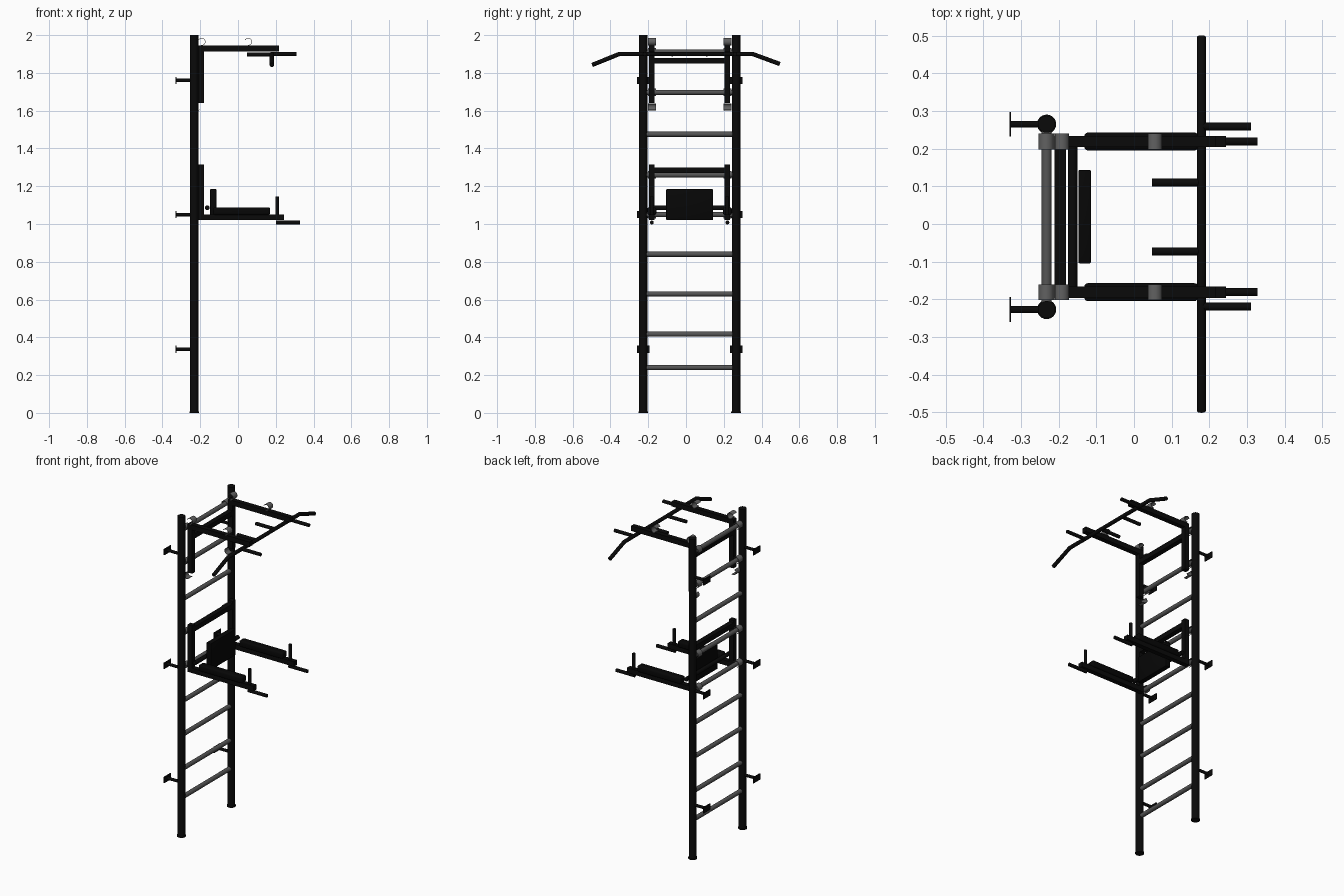
import bpy, bmesh, math
from mathutils import Vector

if "Cube" in bpy.data.objects:
    bpy.data.objects.remove(bpy.data.objects["Cube"])


def mat(name, v):
    m = bpy.data.materials.new(name)
    m.diffuse_color = (v, v, v, 1)
    m.use_nodes = True
    m.node_tree.nodes["Principled BSDF"].inputs["Base Color"].default_value = m.diffuse_color
    return m


BLACK = mat("black steel", 0.003)
PAD = mat("black padding", 0.002)
GREY = mat("grey rung", 0.09)
HOOK = mat("hook grey", 0.12)


def finish(bm, name, m, smooth=False):
    bmesh.ops.recalc_face_normals(bm, faces=bm.faces)
    me = bpy.data.meshes.new(name)
    bm.to_mesh(me)
    bm.free()
    me.materials.append(m)
    ob = bpy.data.objects.new(name, me)
    bpy.context.collection.objects.link(ob)
    if smooth:
        bpy.ops.object.select_all(action='DESELECT')
        ob.select_set(True)
        bpy.context.view_layer.objects.active = ob
        bpy.ops.object.shade_smooth_by_angle(angle=math.radians(40))
    return ob


def box(name, x, y, z, m=BLACK, bevel=0.0, seg=1):
    """Box given by (min, max) on each axis."""
    bm = bmesh.new()
    bmesh.ops.create_cube(bm, size=1)
    for v in bm.verts:
        v.co = Vector([(a + b) / 2 + c * (b - a)
                       for (a, b), c in zip((x, y, z), v.co)])
    if bevel:
        bmesh.ops.bevel(bm, geom=bm.edges[:], offset=bevel, segments=seg,
                        profile=0.5, affect='EDGES')
    return finish(bm, name, m, bevel > 0)


def tube(name, pts, r, m=BLACK, n=16):
    """Round capped bar along a path, with mitred bends."""
    pts = [Vector(p) for p in pts]
    bm = bmesh.new()
    dirs = [(b - a).normalized() for a, b in zip(pts, pts[1:])]
    rings = []
    for i, p in enumerate(pts):
        d = (dirs[max(i - 1, 0)] + dirs[min(i, len(dirs) - 1)]).normalized()
        u = d.orthogonal().normalized() if abs(d.x) > 0.5 else Vector((1, 0, 0))
        w = d.cross(u)
        rings.append([bm.verts.new(p + r * (u * math.cos(t) + w * math.sin(t)))
                      for t in (2 * math.pi * k / n for k in range(n))])
    for a, b in zip(rings, rings[1:]):
        for k in range(n):
            bm.faces.new((a[k], a[(k + 1) % n], b[(k + 1) % n], b[k]))
    bm.faces.new(rings[0])
    bm.faces.new(rings[-1])
    return finish(bm, name, m, True)


def hook(name, x, y, z, a0, a1, r=0.02, w=0.021, t=0.0025):
    """Curved strip bent in the xz plane."""
    bm = bmesh.new()
    rows = []
    for k in range(17):
        a = math.radians(a0 + (a1 - a0) * k / 16)
        rows.append([bm.verts.new((x + q * math.cos(a), y + s, z + q * math.sin(a)))
                     for q, s in ((r, -w), (r, w), (r - t, w), (r - t, -w))])
    for a, b in zip(rows, rows[1:]):
        for k in range(4):
            bm.faces.new((a[k], a[(k + 1) % 4], b[(k + 1) % 4], b[k]))
    bm.faces.new(rows[0])
    bm.faces.new(rows[-1])
    return finish(bm, name, HOOK, True)


YC = 0.019    # ladder centre line
PX = -0.232   # ladder plane

# Ladder posts, feet and wall brackets
for side, s in (("left", -1), ("right", 1)):
    y = YC + s * 0.246
    tube(f"post_{side}", [(PX, y, 0), (PX, y, 2)], 0.0225, n=24)
    tube(f"post_foot_{side}", [(PX, y, 0), (PX, y, 0.008)], 0.0255, n=24)
    for i, z in enumerate((0.337, 1.05, 1.76)):
        tube(f"bracket_rod_{side}_{i}", [(-0.327, y, z), (PX, y, z)], 0.009)
        box(f"bracket_plate_{side}_{i}", (-0.331, -0.326),
            (y - 0.033, y + 0.033), (z - 0.019, z + 0.019))

# Rungs
for i, z in enumerate((0.24, 0.417, 0.63, 0.84, 1.05, 1.26, 1.475, 1.697, 1.91)):
    tube(f"rung_{i}", [(PX, YC - 0.24, z), (PX, YC + 0.24, z)], 0.0135, GREY)

# Paired side frames: pull-up frame above, dip frame below
for side, s in (("left", -1), ("right", 1)):
    y = YC + s * 0.2
    wy = (y - 0.015, y + 0.015)
    box(f"pullup_upright_{side}", (-0.211, -0.18), wy, (1.64, 1.93))
    box(f"pullup_arm_{side}", (-0.211, 0.216), wy, (1.913, 1.944))
    box(f"dip_upright_{side}", (-0.211, -0.18), wy, (1.02, 1.315))
    box(f"dip_arm_{side}", (-0.211, 0.244), wy, (1.02, 1.051))
    box(f"arm_pad_{side}", (-0.132, 0.17), (y - 0.024, y + 0.024),
        (1.048, 1.088), PAD, 0.01, 3)
    tube(f"dip_grip_{side}", [(0.207, y, 1.04), (0.207, y, 1.145)], 0.0095)
    tube(f"dip_lower_grip_{side}", [(0.2, y, 1.008), (0.328, y, 1.008)], 0.0105)
    # Hooks on the frames and round the rungs
    hook(f"top_hook_{side}", -0.192, y, 1.965, -100, 150)
    hook(f"arm_hook_{side}", 0.055, y, 1.965, -100, 150)
    hook(f"lower_hook_{side}", -0.213, y, 1.621, 120, 300)
    for i, z in enumerate((1.91, 1.697, 1.26, 1.05)):
        hook(f"rung_hook_{side}_{i}", -0.233, y, z, 20, 250, r=0.021)

# Cross members of both frames
cy = (YC - 0.19, YC + 0.19)
box("pullup_cross_bar", (-0.211, -0.18), cy, (1.85, 1.88))
box("dip_cross_bar", (-0.211, -0.18), cy, (1.27, 1.3))
tube("backrest_bar", [(-0.163, YC - 0.214, 1.086), (-0.163, YC + 0.214, 1.086)], 0.0125)
box("backrest", (-0.148, -0.114), (-0.105, 0.144), (1.02, 1.185), PAD, 0.005, 2)

# Bent pull-up bar with inner and outer grips
tube("pullup_bar", [(0.179, -0.497, 1.842), (0.179, -0.353, 1.9),
                    (0.179, 0.353, 1.9), (0.179, 0.497, 1.847)], 0.0115)
for i, y in enumerate((-0.073, 0.11)):
    tube(f"inner_grip_{i}", [(0.048, y, 1.898), (0.18, y, 1.898)], 0.0105)
for i, y in enumerate((-0.219, 0.259)):
    tube(f"outer_grip_{i}", [(0.18, y, 1.9), (0.311, y, 1.9)], 0.0105)
